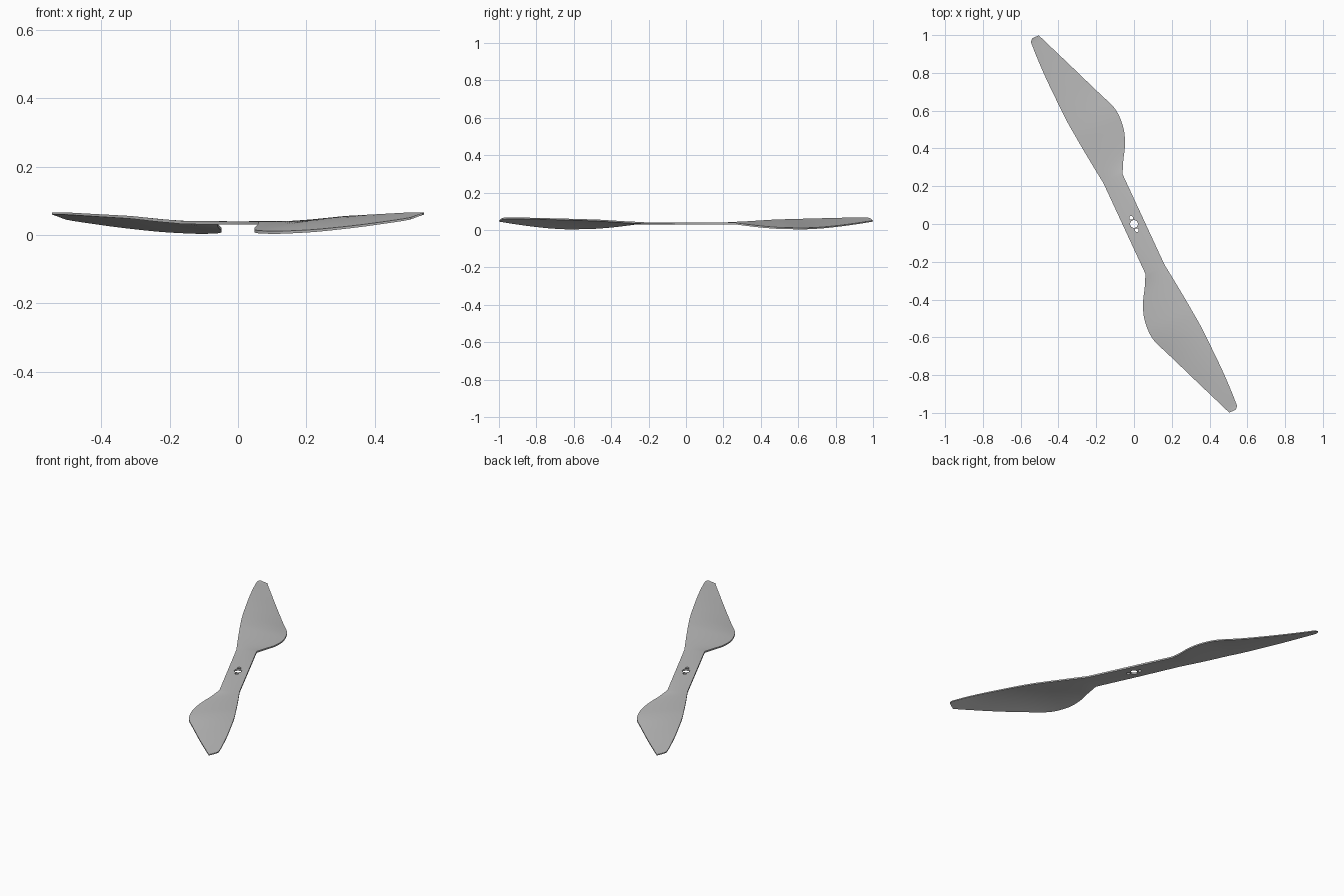
import bpy, bmesh, math
from mathutils import Matrix, Vector

if "Cube" in bpy.data.objects:
    bpy.data.objects.remove(bpy.data.objects["Cube"])

grey = bpy.data.materials.new("light_grey")
grey.use_nodes = True
colour = (0.5, 0.5, 0.5, 1)
grey.diffuse_color = colour
grey.node_tree.nodes["Principled BSDF"].inputs["Base Color"].default_value = colour

# Blade stations: span, high edge, low edge, top of high edge, top of low edge
BLADE = [
    (.265, -.057, .055, .041, .039), (.33, -.065, .089, .044, .029),
    (.40, -.073, .131, .047, .020), (.475, -.081, .159, .051, .014),
    (.55, -.088, .167, .055, .012), (.613, -.094, .159, .057, .011),
    (.69, -.098, .128, .059, .013), (.773, -.100, .095, .061, .017),
    (.90, -.102, .045, .064, .027), (1.0, -.100, .005, .066, .037),
    (1.08, -.096, -.027, .066, .046), (1.103, -.093, -.036, .066, .049),
    (1.118, -.081, -.042, .065, .051)]
STEPS, CHORD = 4, 10


def smooth(points):
    """Catmull-Rom resampling of the stations."""
    pts = [Vector(p) for p in points]
    pts = [2 * pts[0] - pts[1]] + pts + [pts[-1]]
    out = []
    for a, b, c, d in zip(pts, pts[1:], pts[2:], pts[3:]):
        for i in range(STEPS):
            t = i / STEPS
            out.append(b + (c - a) * t / 2 + (2 * a - 5 * b + 4 * c - d) * t * t / 2
                       + (3 * b - a - 3 * c + d) * t ** 3 / 2)
    return out + [pts[-2]]


# Both blades, joined by the flat hub strip
half = smooth(BLADE)
other = [Vector((-u, -low, -high, zl, zh)) for u, high, low, zh, zl in half]
stations = other[::-1] + [Vector((0, -.056, .056, .04, .04))] + half

bm = bmesh.new()
tops, bottoms = [], []
for u, v0, v1, z0, z1 in stations:
    thick = .010 - .004 * abs(u) / 1.12
    camber = .035 * max(0, (v1 - v0) - .112)
    if abs(u) < .27:
        camber = 0
    top, bottom = [], []
    for i in range(CHORD + 1):
        s = i / CHORD
        z = z0 + (z1 - z0) * s + camber * 4 * s * (1 - s)
        v = v0 + (v1 - v0) * s
        top.append(bm.verts.new((v, u, z)))
        bottom.append(bm.verts.new((v, u, z - thick)))
    tops.append(top)
    bottoms.append(bottom)

for r in range(len(stations) - 1):
    for i in range(CHORD):
        for grid in (tops, bottoms):
            bm.faces.new((grid[r][i], grid[r][i + 1], grid[r + 1][i + 1], grid[r + 1][i]))
    for i in (0, CHORD):
        bm.faces.new((tops[r][i], tops[r + 1][i], bottoms[r + 1][i], bottoms[r][i]))
for r in (0, -1):
    for i in range(CHORD):
        bm.faces.new((tops[r][i], tops[r][i + 1], bottoms[r][i + 1], bottoms[r][i]))
bmesh.ops.recalc_face_normals(bm, faces=bm.faces[:])
turn = Matrix.Rotation(math.atan2(.417, .909), 4, 'Z')
bmesh.ops.transform(bm, matrix=turn, verts=bm.verts[:])
mesh = bpy.data.meshes.new("propeller")
bm.to_mesh(mesh)
bm.free()
mesh.materials.append(grey)
propeller = bpy.data.objects.new("propeller", mesh)
bpy.context.collection.objects.link(propeller)
bpy.context.view_layer.objects.active = propeller

# Shaft hole and two pin holes
for span, radius in ((0, .021), (.036, .01), (-.036, .01)):
    bpy.ops.mesh.primitive_cylinder_add(vertices=24, radius=radius, depth=.1,
                                        location=turn @ Vector((0, span, .035)))
    cutter = bpy.context.object
    cutter.name = "hole_cutter"
    cutter.hide_render = True
    cutter.data.materials.append(grey)
    bpy.context.view_layer.objects.active = propeller
    cut = propeller.modifiers.new("hole", 'BOOLEAN')
    cut.operation, cut.solver, cut.object = 'DIFFERENCE', 'EXACT', cutter
    bpy.ops.object.modifier_apply(modifier=cut.name)
    bpy.data.objects.remove(cutter)

bpy.ops.object.select_all(action='DESELECT')
propeller.select_set(True)
bpy.ops.object.shade_smooth_by_angle(angle=math.radians(35))
